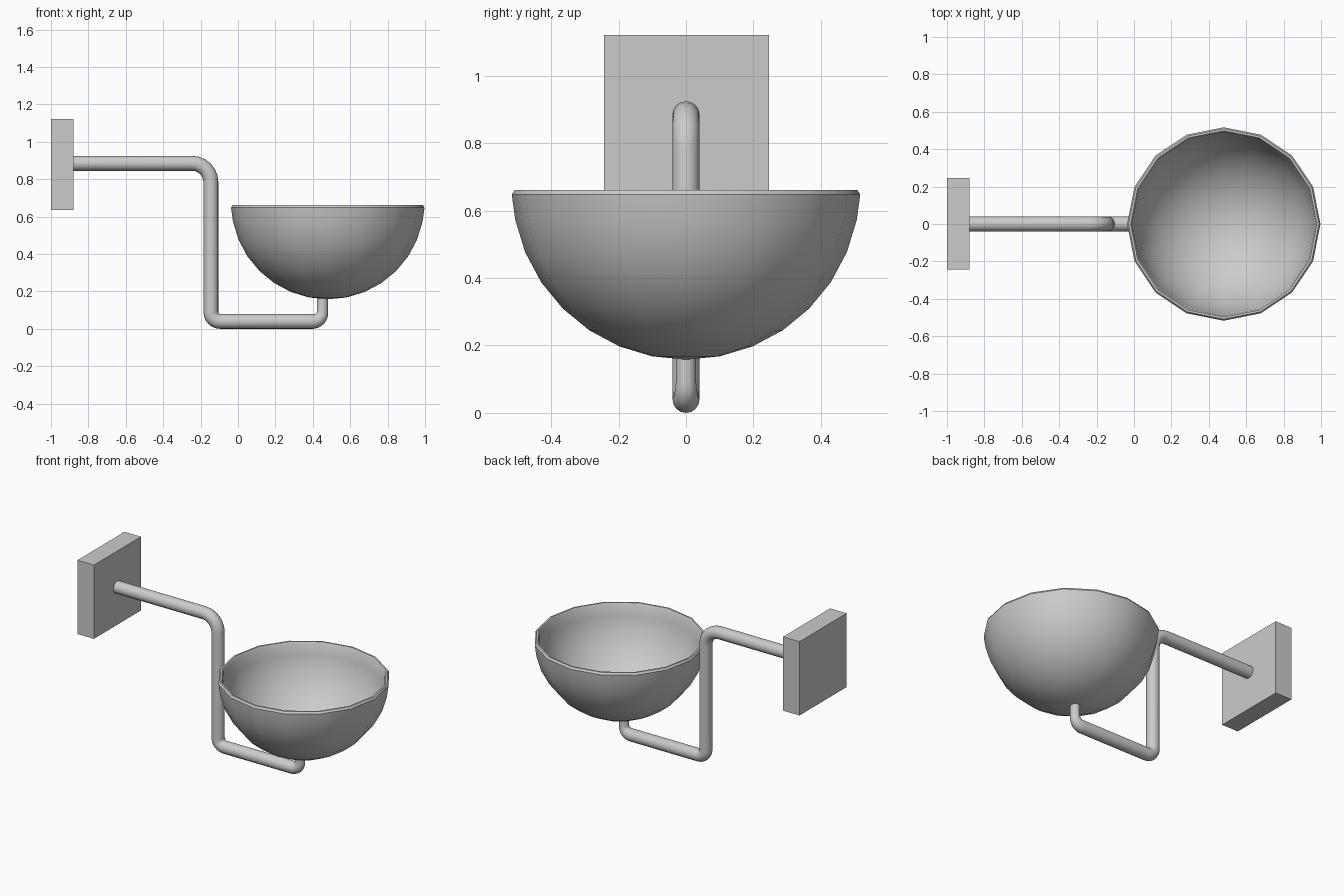
import bpy, bmesh, math
from mathutils import Vector

if "Cube" in bpy.data.objects:
    bpy.data.objects.remove(bpy.data.objects["Cube"])


def add_mesh(name, bm):
    me = bpy.data.meshes.new(name)
    bmesh.ops.recalc_face_normals(bm, faces=bm.faces)
    bm.to_mesh(me)
    bm.free()
    ob = bpy.data.objects.new(name, me)
    bpy.context.collection.objects.link(ob)
    return ob


def smooth(ob, angle):
    bpy.ops.object.select_all(action='DESELECT')
    ob.select_set(True)
    bpy.context.view_layer.objects.active = ob
    bpy.ops.object.shade_smooth_by_angle(angle=math.radians(angle))


def fillet(a, corner, b, r, n=6):
    """Points of a rounded right-angle corner."""
    u, v = (a - corner).normalized(), (b - corner).normalized()
    c = corner + (u + v) * r
    return [c - v * r * math.cos(t) - u * r * math.sin(t)
            for t in (i * math.pi / 2 / n for i in range(n + 1))]


# Wall plate
bm = bmesh.new()
bmesh.ops.create_cube(bm, size=1)
bmesh.ops.scale(bm, vec=(0.12, 0.49, 0.486), verts=bm.verts)
bmesh.ops.translate(bm, vec=(-0.94, 0.002, 0.879), verts=bm.verts)
add_mesh("wall_plate", bm)

# Bent pipe arm, tapering slightly at the bowl end
p = [Vector(c) for c in ((-0.9, 0, 0.885), (-0.145, 0, 0.885), (-0.145, 0, 0.04),
                         (0.452, 0, 0.04), (0.452, 0, 0.172))]
path = [p[0]]
for i, r in ((1, 0.10), (2, 0.05), (3, 0.05)):
    path += fillet(p[i - 1], p[i], p[i + 1], r)
path.append(p[4])
sides = 16
bm = bmesh.new()
rings = []
for i, q in enumerate(path):
    t = (path[min(i + 1, len(path) - 1)] - path[max(i - 1, 0)]).normalized()
    side = Vector((0, 1, 0))
    up = t.cross(side)
    k = max(0, i - (len(path) - 8)) / 6
    rad = 0.04 - 0.010 * min(k, 1)
    rings.append([bm.verts.new(q + rad * (side * math.cos(a) + up * math.sin(a)))
                  for a in (j * math.tau / sides for j in range(sides))])
for r0, r1 in zip(rings, rings[1:]):
    for j in range(sides):
        k = (j + 1) % sides
        bm.faces.new((r0[j], r0[k], r1[k], r1[j]))
bm.faces.new(rings[0])
bm.faces.new(rings[-1])
smooth(add_mesh("pipe_arm", bm), 50)

# Sixteen-sided hemispherical bowl with a thin bevelled rim
cz, ro, ri = 0.675, 0.517, 0.492
step = math.pi / 16
outer = [(ro * math.sin(i * step), cz - ro * math.cos(i * step)) for i in range(8)]
inner = [(ri * math.sin(i * step), cz - ri * math.cos(i * step)) for i in range(7, -1, -1)]
profile = outer + [(0.517, 0.648), (0.509, 0.661), (0.498, 0.661), (0.491, 0.65)] + inner
bm = bmesh.new()
vs = [bm.verts.new((0.48 + r, 0, z)) for r, z in profile]
es = [bm.edges.new(e) for e in zip(vs, vs[1:])]
bmesh.ops.spin(bm, geom=vs + es, cent=(0.48, 0, 0), axis=(0, 0, 1),
               angle=math.tau, steps=16)
bmesh.ops.remove_doubles(bm, verts=bm.verts, dist=1e-4)
smooth(add_mesh("bowl", bm), 30)
